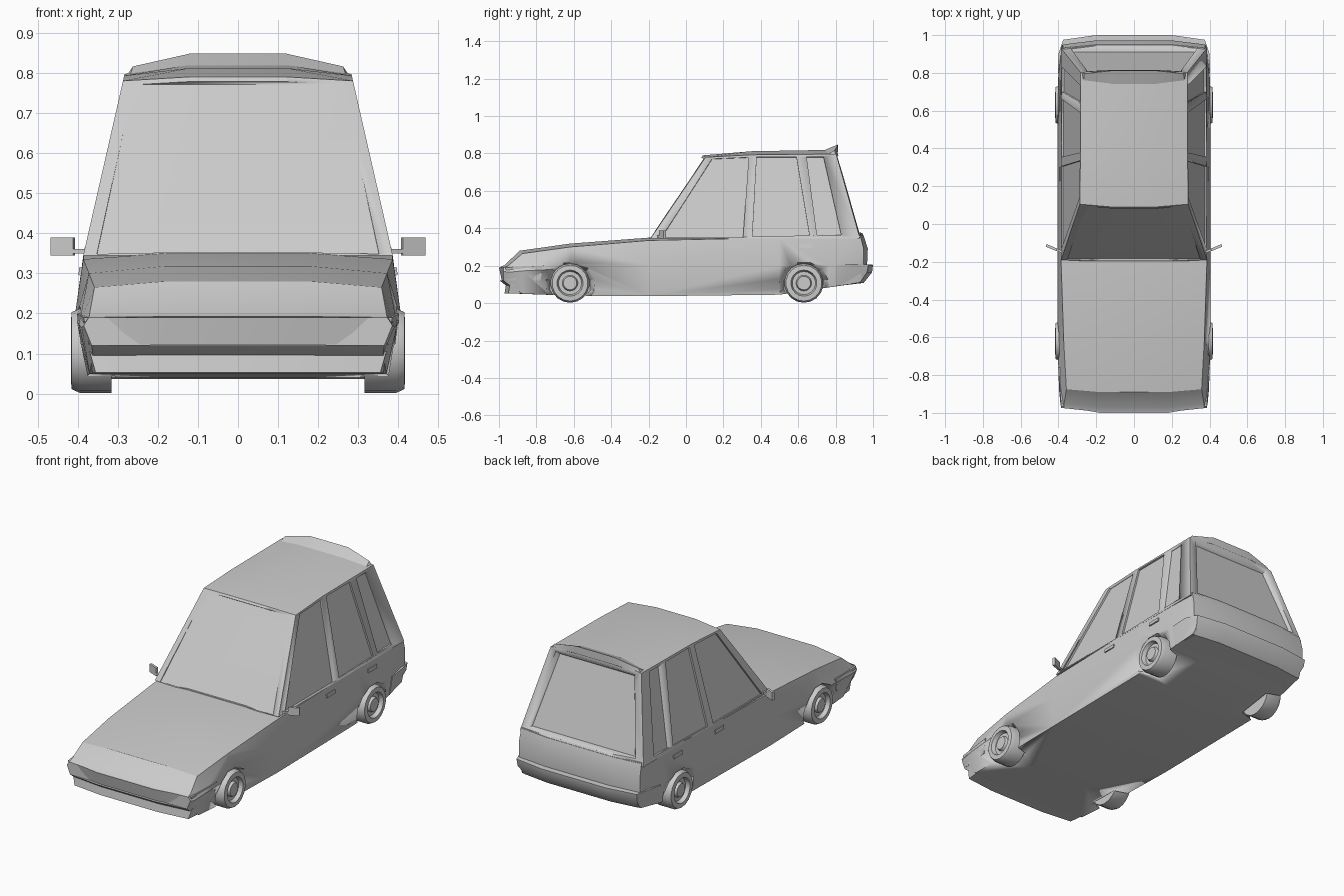
import bpy, bmesh, math
from mathutils import Vector, Matrix

if "Cube" in bpy.data.objects:
    bpy.data.objects.remove(bpy.data.objects["Cube"])

paint = bpy.data.materials.new("plain grey")
paint.use_nodes = True
GREY = (0.6, 0.6, 0.6, 1)
paint.diffuse_color = GREY
paint.node_tree.nodes["Principled BSDF"].inputs["Base Color"].default_value = GREY


def finish(name, bm, angle=25):
    bmesh.ops.recalc_face_normals(bm, faces=bm.faces)
    me = bpy.data.meshes.new(name)
    bm.to_mesh(me)
    bm.free()
    me.materials.append(paint)
    ob = bpy.data.objects.new(name, me)
    bpy.context.collection.objects.link(ob)
    activate(ob)
    bpy.ops.object.shade_smooth_by_angle(angle=math.radians(angle))
    return ob


def activate(ob):
    bpy.ops.object.select_all(action='DESELECT')
    ob.select_set(True)
    bpy.context.view_layer.objects.active = ob


def hull(name, points, mirror=False):
    """Convex solid around points, optionally mirrored across x."""
    pts = list(points)
    if mirror:
        pts += [(-x, y, z) for x, y, z in points]
    bm = bmesh.new()
    for p in pts:
        bm.verts.new(p)
    bmesh.ops.convex_hull(bm, input=bm.verts)
    bmesh.ops.dissolve_limit(bm, angle_limit=0.01, verts=bm.verts, edges=bm.edges)
    return finish(name, bm)


def cut(ob, cutter):
    mod = ob.modifiers.new("cut", 'BOOLEAN')
    mod.operation = 'DIFFERENCE'
    mod.solver = 'EXACT'
    mod.object = cutter
    cutter.hide_render = True
    activate(ob)
    bpy.ops.object.modifier_apply(modifier=mod.name)
    bpy.data.objects.remove(cutter)


def recess(ob, outline, normal, depth, taper=1.0):
    """Sink a flat outline into a surface along its normal."""
    pts = [Vector(p) for p in outline]
    n = Vector(normal).normalized()
    c = sum(pts, Vector()) / len(pts)
    floor = [c + (p - c) * taper - n * depth for p in pts]
    lid = [c + (p - c) * (2 - taper) + n * depth for p in pts]
    cut(ob, hull("recess_cutter", floor + lid))


# Lower body: stations of y, bow, bottom z, shoulder z, crown z, bottom x, mid x, shoulder x
stations = [
    (-0.975, 0.02, 0.12, 0.19, 0.192, 0.365, 0.385, 0.372),
    (-0.95, 0.02, 0.10, 0.20, 0.203, 0.362, 0.39, 0.37),
    (-0.875, 0.015, 0.05, 0.265, 0.28, 0.37, 0.397, 0.358),
    (-0.62, 0, 0.04, 0.30, 0.318, 0.38, 0.405, 0.372),
    (-0.2, 0, 0.037, 0.335, 0.35, 0.388, 0.406, 0.386),
    (0.5, 0, 0.045, 0.35, 0.36, 0.388, 0.406, 0.385),
    (0.77, 0, 0.085, 0.365, 0.37, 0.385, 0.402, 0.382),
    (0.93, -0.015, 0.11, 0.365, 0.37, 0.37, 0.385, 0.375),
    (0.945, -0.018, 0.13, 0.29, 0.295, 0.365, 0.38, 0.375),
]
bm = bmesh.new()
rings = []
for y, bow, zb, zs, zc, xb, xm, xs in stations:
    zm = min(0.2, (zb + zs) / 2 + 0.015)
    half = [(0.18, y - bow, zb), (xb, y, zb), (xm, y, zm), (xs, y, zs), (0.18, y - bow, zc)]
    loop = half + [(-x, v, z) for x, v, z in reversed(half)]
    rings.append([bm.verts.new(p) for p in loop])
for a, b in zip(rings, rings[1:]):
    for i in range(len(a)):
        j = (i + 1) % len(a)
        bm.faces.new((a[i], a[j], b[j], b[i]))
for ring in (rings[0], rings[-1]):
    n = len(ring)
    for i in range(n // 2 - 1):
        bm.faces.new((ring[i], ring[i + 1], ring[n - 2 - i], ring[n - 1 - i]))
body = finish("lower_body", bm)

AXLES = {"front": -0.62, "rear": 0.63}
SIDES = {"left": 1, "right": -1}

# Flared wheel arches
for y in AXLES.values():
    for s in SIDES.values():
        bm = bmesh.new()
        bmesh.ops.create_cone(bm, cap_ends=True, segments=12, radius1=0.11, radius2=0.142, depth=0.11)
        bm.transform(Matrix.Translation((s * 0.362, y, 0.095)) @ Matrix.Diagonal((1, 1, 0.92, 1))
                     @ Matrix.Rotation(s * math.pi / 2, 4, 'Y') @ Matrix.Rotation(math.pi / 12, 4, 'Z'))
        cut(body, finish("arch_cutter", bm))

# Front valance, side strakes of the nose and rear bumper
hull("front_valance", [(0.18, -0.97, 0.052), (0.355, -0.95, 0.052), (0.375, -0.77, 0.052),
                       (0.18, -0.962, 0.105), (0.37, -0.94, 0.105), (0.385, -0.77, 0.105)], True)
hull("front_bumper", [(0.18, -1.0, 0.19), (0.385, -0.965, 0.19), (0.402, -0.76, 0.2),
                      (0.18, -0.985, 0.122), (0.372, -0.955, 0.122), (0.392, -0.78, 0.122)], True)
hull("rear_bumper", [(0.2, 1.0, 0.205), (0.375, 0.975, 0.205), (0.4, 0.9, 0.21), (0.403, 0.8, 0.2),
                     (0.2, 0.995, 0.165), (0.372, 0.968, 0.165), (0.395, 0.8, 0.165),
                     (0.2, 0.95, 0.108), (0.355, 0.93, 0.108), (0.385, 0.8, 0.09)], True)


# Cabin: sloping planes shared by the shell and its windows
def side_x(z):
    return 0.386 - (z - 0.345) * 0.228


def screen_y(z):
    return -0.2 + (z - 0.345) * 0.653


def tail_y(z):
    return 0.948 - (z - 0.36) * 0.31


cabin_points = [(0.18, screen_y(0.345), 0.345), (side_x(0.345), -0.19, 0.345),
                (0.12, screen_y(0.79), 0.79), (side_x(0.78), 0.105, 0.78),
                (0.12, 0.35, 0.812), (side_x(0.793), 0.35, 0.793),
                (0.12, tail_y(0.82), 0.82), (side_x(0.797), tail_y(0.797) - 0.01, 0.797),
                (0.2, tail_y(0.345), 0.345), (side_x(0.345), 0.93, 0.345)]
cabin = hull("cabin", cabin_points, True)

# Windows cut as shallow recesses
side_windows = [
    [(-0.13, 0.352), (0.14, 0.772), (0.335, 0.78), (0.305, 0.352)],
    [(0.355, 0.355), (0.378, 0.782), (0.59, 0.782), (0.66, 0.362)],
    [(0.70, 0.365), (0.645, 0.782), (0.735, 0.782), (0.83, 0.365)],
]
for s in SIDES.values():
    for window in side_windows:
        recess(cabin, [(s * side_x(z), y, z) for y, z in window], (s, 0, 0.228), 0.01)
recess(cabin, [(x, screen_y(z), z) for x, z in
               [(-0.352, 0.352), (0.352, 0.352), (0.26, 0.778), (-0.26, 0.778)]], (0, -1, 0.653), 0.012)
recess(cabin, [(x, tail_y(z), z) for x, z in
               [(-0.345, 0.375), (0.345, 0.375), (0.25, 0.79), (-0.25, 0.79)]], (0, 1, 0.31), 0.03, 0.93)

# Tail panel below the rear window, and roof spoiler
hull("tail_panel", [(0.2, 0.95, 0.362), (0.375, 0.932, 0.362), (0.2, 0.972, 0.29), (0.378, 0.95, 0.29),
                    (0.2, 0.968, 0.2), (0.378, 0.95, 0.2), (0.38, 0.9, 0.2), (0.378, 0.9, 0.362)], True)
hull("roof_spoiler", [(0.12, 0.74, 0.818), (0.268, 0.76, 0.798), (0.12, 0.812, 0.848),
                      (0.262, 0.795, 0.816), (0.12, 0.812, 0.808), (0.28, 0.80, 0.79)], True)

# Wheels turned from a profile of radius and distance from the centre line
wheel_profile = [(0, 0.315), (0.105, 0.315), (0.105, 0.395), (0.096, 0.415), (0.07, 0.417),
                 (0.062, 0.395), (0.042, 0.395), (0.036, 0.41), (0, 0.41)]
for end, y in AXLES.items():
    for side, s in SIDES.items():
        bm = bmesh.new()
        verts = [bm.verts.new((s * x, 0, r)) for r, x in wheel_profile]
        edges = [bm.edges.new(pair) for pair in zip(verts, verts[1:])]
        bmesh.ops.spin(bm, geom=verts + edges, cent=(0, 0, 0), axis=(1, 0, 0),
                       angle=math.tau, steps=18, use_duplicate=False)
        bmesh.ops.remove_doubles(bm, verts=bm.verts, dist=0.0005)
        wheel = finish(f"{end}_{side}_wheel", bm, 30)
        wheel.location = (0, y, 0.107)


# Door mirrors and handles
def box(name, centre, size, turn=(0, 0, 0)):
    bm = bmesh.new()
    bmesh.ops.create_cube(bm, size=1)
    bm.transform(Matrix.Diagonal((*size, 1)))
    ob = finish(name, bm)
    ob.location, ob.rotation_euler = centre, turn


for side, s in SIDES.items():
    box(f"{side}_mirror", (s * 0.437, -0.125, 0.367), (0.06, 0.014, 0.045), (0, 0, s * 0.4))
    box(f"{side}_mirror_arm", (s * 0.395, -0.142, 0.355), (0.05, 0.012, 0.012), (0, 0, s * 0.4))
    for end, y in (("front", 0.265), ("rear", 0.635)):
        box(f"{end}_{side}_handle", (s * 0.393, y, 0.305), (0.008, 0.075, 0.02), (0, -s * 0.13, 0))
